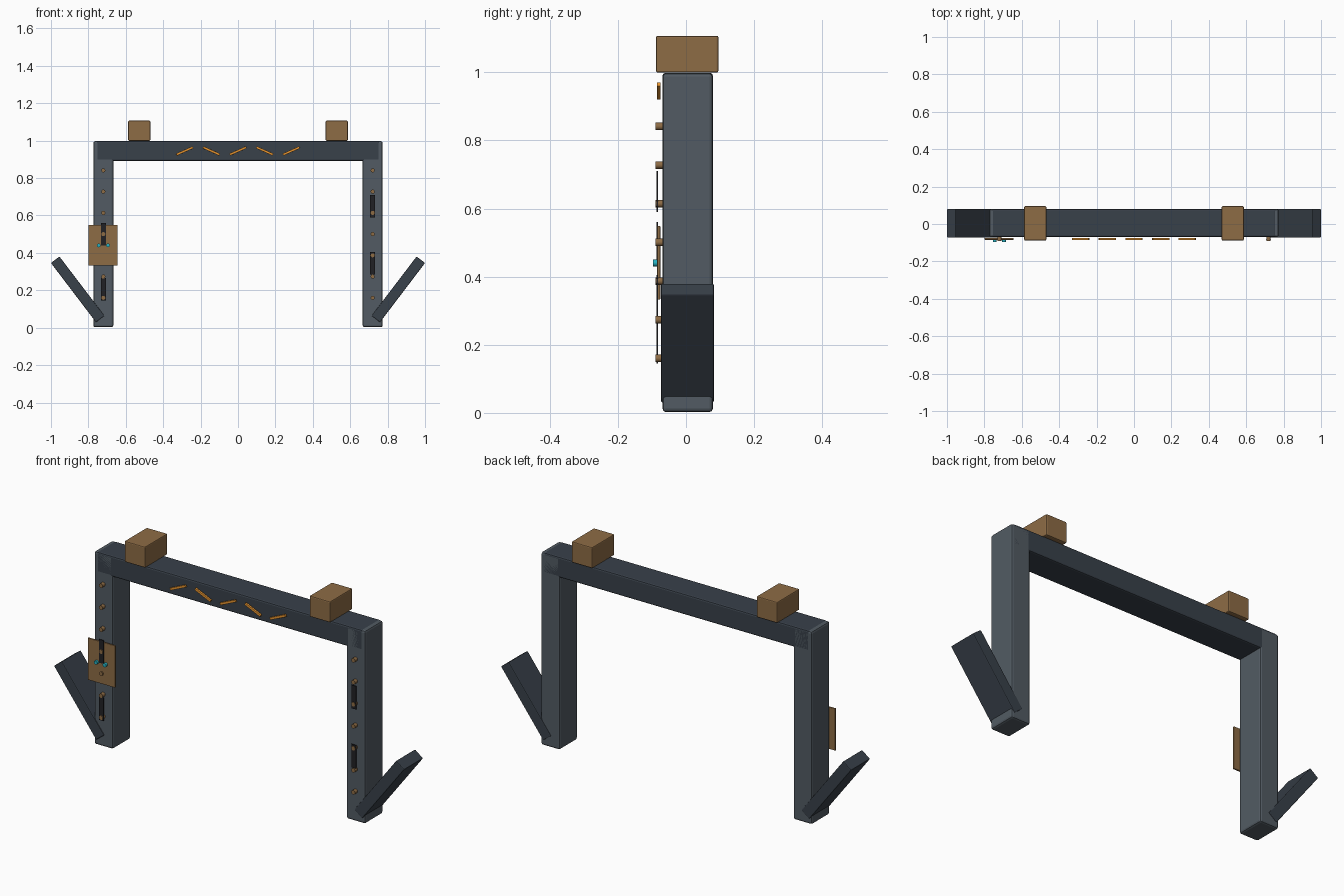
import bpy, math

if "Cube" in bpy.data.objects:
    bpy.data.objects.remove(bpy.data.objects["Cube"])


def material(name, rgb):
    m = bpy.data.materials.new(name)
    m.diffuse_color = (*rgb, 1)
    m.use_nodes = True
    m.node_tree.nodes["Principled BSDF"].inputs["Base Color"].default_value = m.diffuse_color
    return m


STEEL = material("steel_grey", (0.085, 0.105, 0.125))
SLATE = material("slate", (0.04, 0.052, 0.068))
BROWN = material("brown", (0.27, 0.15, 0.06))
ORANGE = material("orange", (0.8, 0.3, 0.03))
TEAL = material("teal", (0.02, 0.45, 0.55))
BLACK = material("black", (0.015, 0.015, 0.018))


def box(name, center, size, mat, bevel=0.0, tilt=0.0):
    bpy.ops.mesh.primitive_cube_add(size=1, location=center)
    o = bpy.context.object
    o.name = name
    o.scale = size
    bpy.ops.object.transform_apply(location=False, rotation=False, scale=True)
    o.rotation_euler.y = tilt
    o.data.materials.append(mat)
    if bevel:
        b = o.modifiers.new("Bevel", 'BEVEL')
        b.width = bevel
        b.segments = 2
    return o


def peg(name, x, z, y0, y1, r, mat):
    bpy.ops.mesh.primitive_cylinder_add(vertices=12, radius=r, depth=y1 - y0,
                                        location=(x, (y0 + y1) / 2, z),
                                        rotation=(math.pi / 2, 0, 0))
    o = bpy.context.object
    o.name = name
    o.data.materials.append(mat)
    bpy.ops.object.shade_smooth_by_angle(angle=math.radians(35))


# Top beam running into both posts
box("top_beam", (0, 0.005, 0.945), (1.52, 0.148, 0.106), SLATE, 0.008)

for side, s in (("left", -1), ("right", 1)):
    # Post, slanted foot strut and block on the beam
    box(side + "_post", (s * 0.72, 0.005, 0.5), (0.107, 0.148, 0.995), STEEL, 0.01)
    box(side + "_strut", (s * 0.857, 0.004, 0.205), (0.057, 0.155, 0.398), SLATE,
        0.004, s * math.atan2(0.241, 0.317))
    box(side + "_top_block", (s * 0.528, 0.0035, 1.053), (0.118, 0.183, 0.108), BROWN, 0.005)
    # Row of bolts up the post front
    for i in range(7):
        peg(f"{side}_bolt_{i + 1}", s * 0.72, 0.16 + 0.1135 * i, -0.09, -0.066, 0.011, BROWN)

# Dark slots, alternating between the posts
for x, z in ((-0.72, 0.205), (0.72, 0.345), (-0.72, 0.5), (0.72, 0.65)):
    box("dark_slot", (x, -0.0845, z), (0.026, 0.004, 0.12), BLACK)

# Patch plate with two small studs
box("patch_plate", (-0.721, -0.08, 0.441), (0.156, 0.009, 0.216), BROWN, 0.002)
for x in (-0.745, -0.695):
    peg("teal_stud", x, 0.44, -0.097, -0.083, 0.01, TEAL)

# Zigzag of orange strips on the beam
for i in range(5):
    box("orange_strip", (0.1425 * (i - 2), -0.08, 0.945), (0.097, 0.01, 0.012), ORANGE,
        0.001, math.radians(-24 if i % 2 == 0 else 24))
